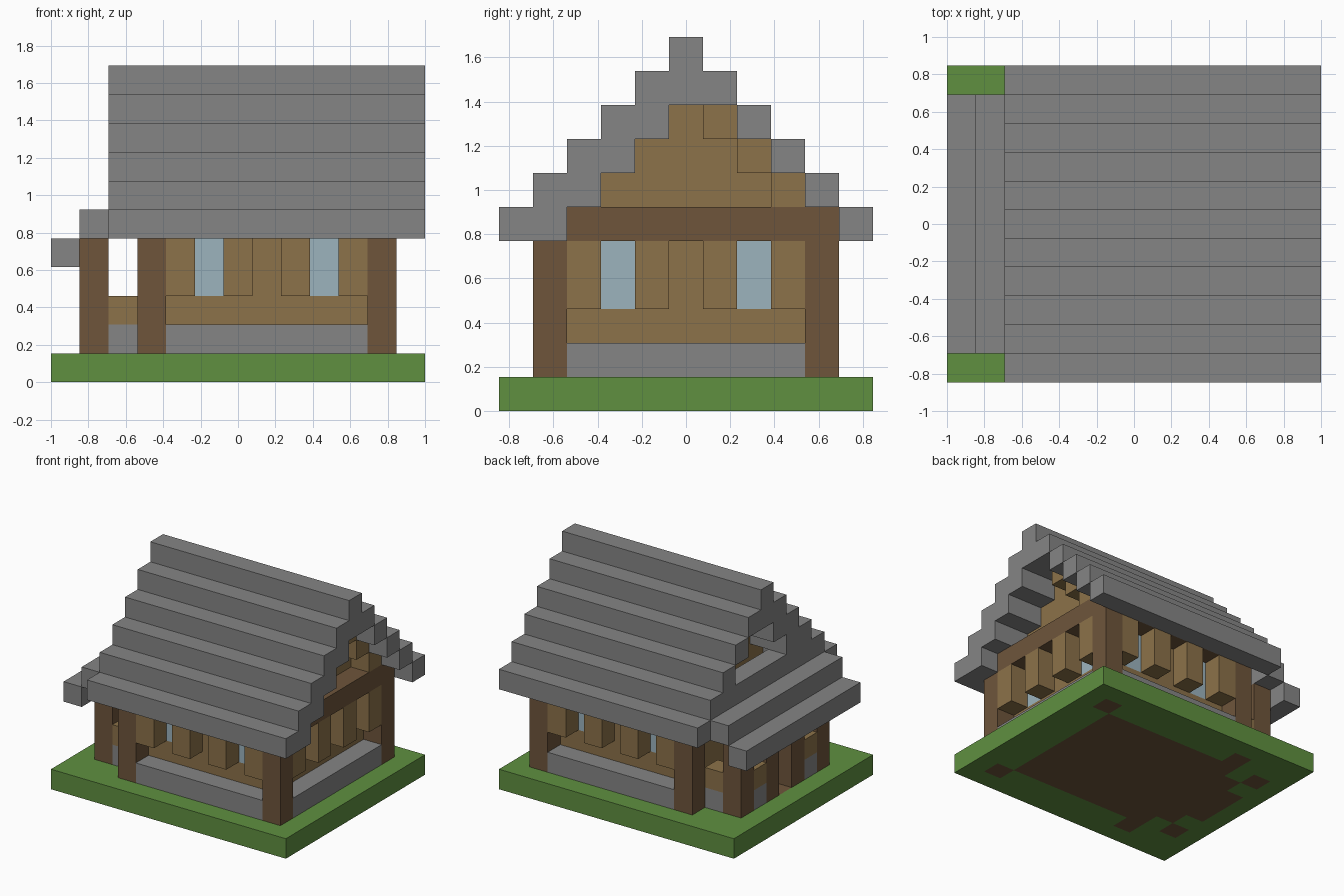
import bpy, bmesh
from mathutils import Vector, Matrix

if "Cube" in bpy.data.objects:
    bpy.data.objects.remove(bpy.data.objects["Cube"])

NX, NY = 13, 11          # plot size in blocks
U = 2 / NX               # block edge length


def material(name, *rgb):
    m = bpy.data.materials.new(name)
    m.use_nodes = True
    m.diffuse_color = (*rgb, 1)
    m.node_tree.nodes["Principled BSDF"].inputs["Base Color"].default_value = (*rgb, 1)
    return m


grass = material("grass_green", .115, .279, .051)
stone = material("stone_grey", .235, .235, .235)
log = material("log_brown", .156, .091, .044)
plank = material("plank_tan", .262, .168, .067)
glass = material("window_blue", .332, .456, .515)


def finish(name, bm, *mats):
    mesh = bpy.data.meshes.new(name)
    bm.to_mesh(mesh)
    bm.free()
    for m in mats:
        mesh.materials.append(m)
    ob = bpy.data.objects.new(name, mesh)
    bpy.context.collection.objects.link(ob)
    return ob


def part(name, mat, boxes):
    """One object from block boxes: x, y, z ranges in block counts."""
    bm = bmesh.new()
    for xr, yr, zr in boxes:
        lo, hi = (Vector(c) for c in zip(xr, yr, zr))
        mid = ((lo + hi) / 2 - Vector((NX / 2, NY / 2, 0))) * U
        size = (hi - lo) * U
        bmesh.ops.create_cube(bm, size=1, matrix=Matrix.Translation(mid) @ Matrix.Diagonal((*size, 1)))
    finish(name, bm, mat)


def cell(n):
    return (n, n + 1)


def both_sides(boxes):
    """Adds the copy mirrored front to back."""
    return boxes + [(x, (NY - y[1], NY - y[0]), z) for x, y, z in boxes]


# Ground slab with timber floor and post footings let into the grass
POSTS = [(11, 1), (3, 1), (1, 2), (1, 4)]
footings = {(i, j) for p, q in POSTS for i, j in ((p, q), (p, NY - 1 - q))}


def is_floor(i, j):
    room = 3 <= i <= 10 and 2 <= j <= 8
    porch = (i == 2 and 3 <= j <= 7) or (i == 1 and 4 <= j <= 6)
    return room or porch or (i, j) in footings


bm = bmesh.new()
bmesh.ops.create_grid(bm, x_segments=NX, y_segments=NY, size=1,
                      matrix=Matrix.Diagonal((1, NY / NX, 1, 1)))
for f in bm.faces:
    c = f.calc_center_median() / U
    f.material_index = int(is_floor(int(c.x + NX / 2), int(c.y + NY / 2)))
ground = finish("ground", bm, grass, log)
thick = ground.modifiers.new("thickness", 'SOLIDIFY')
thick.thickness = U
thick.offset = 1

# Posts and top beams
part("posts", log, both_sides([(cell(i), cell(j), (1, 5)) for i, j in POSTS]))
part("end_beams", log, [(cell(i), (2, 10), cell(5)) for i in (3, 11)])
part("back_beam", log, [((4, 11), cell(9), cell(5))])

# Stone plinths outside the walls
part("plinths", stone, both_sides([((4, 11), cell(1), cell(1))]) + [(cell(11), (2, 9), cell(1))])

# Plank walls with window openings
WIN_X, WIN_Y = (5, 9), (3, 7)
walls = both_sides([((4, 11), cell(2), (1, 3)), ((4, 11), cell(2), cell(5))]
                   + [(x, cell(2), (3, 5)) for x in ((4, 5), (6, 9), (10, 11))])
walls += [(cell(10), (3, 8), (1, 3)), (cell(10), (4, 7), (3, 5))]
walls += both_sides([(cell(4), (3, 5), (1, 5))])
part("walls", plank, walls)
part("windows", glass, both_sides([(cell(i), cell(2), (3, 5)) for i in WIN_X])
     + [(cell(10), cell(j), (3, 5)) for j in WIN_Y])

# Hanging plank brackets beside the windows
part("brackets", plank,
     both_sides([(cell(i), cell(1), (3, 5)) for i in (4, 6, 8, 10)])
     + [(cell(11), cell(j), (3, 5)) for j in (2, 4, 6, 8)])

# Porch parapets
parapet = both_sides([(cell(2), cell(2), cell(1)), (cell(1), cell(3), cell(1))])
part("porch_plinths", stone, parapet)
part("porch_rails", plank, [(x, y, cell(2)) for x, y, z in parapet])

# Stepped gables and the lining under the back slope
part("gables", plank, [(cell(i), (3 + s, 8 - s), cell(6 + s)) for i in (4, 10) for s in range(3)])
part("roof_lining", plank, [((3, 12), cell(8 - s), cell(6 + s)) for s in range(3)])

# Main roof: doubled steps in front, single steps behind, ridge on top
part("front_roof", stone, [((2, 13), (s, s + 2), cell(5 + s)) for s in range(4)])
part("back_roof", stone, [((2, 13), cell(10 - s), cell(5 + s)) for s in range(4)])
part("ridge", stone, [((2, 13), (4, 7), cell(9)), ((2, 13), cell(5), cell(10))])

# Porch roof steps
part("porch_roof", stone, [(cell(0), (1, 10), cell(4)), (cell(1), (1, 10), cell(5)),
                           (cell(2), (2, 9), cell(6))])
